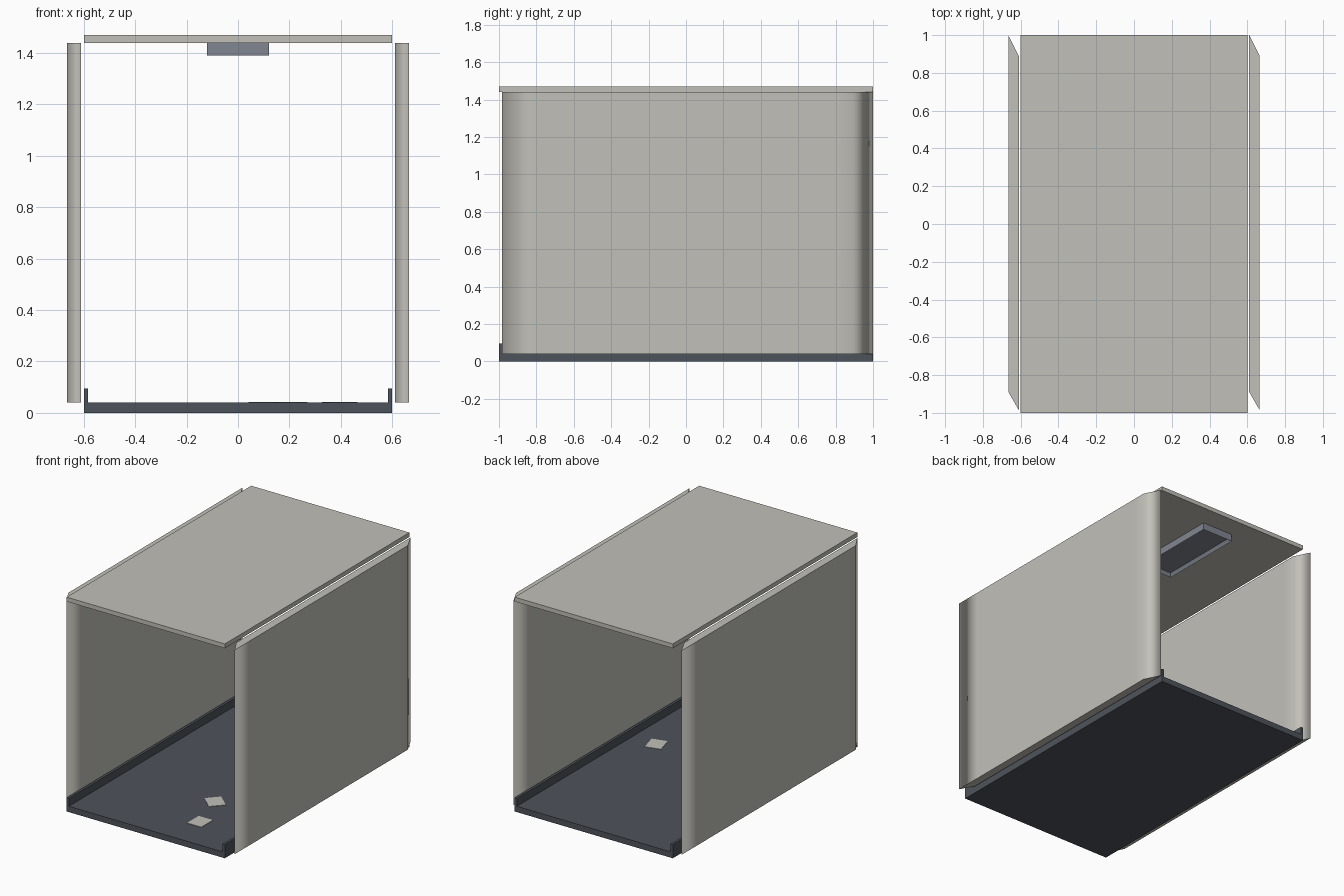
import bpy, bmesh, math
from mathutils import Matrix

if "Cube" in bpy.data.objects:
    bpy.data.objects.remove(bpy.data.objects["Cube"])


def material(name, rgb):
    m = bpy.data.materials.new(name)
    m.diffuse_color = (*rgb, 1)
    m.use_nodes = True
    m.node_tree.nodes["Principled BSDF"].inputs["Base Color"].default_value = m.diffuse_color
    return m


PALE = material("pale_grey", (0.54, 0.53, 0.485))
DARK = material("dark_slate", (0.076, 0.088, 0.106))
STEEL = material("blue_grey", (0.22, 0.24, 0.285))


def finish(bm, name, mat):
    bmesh.ops.recalc_face_normals(bm, faces=bm.faces)
    me = bpy.data.meshes.new(name)
    bm.to_mesh(me)
    bm.free()
    ob = bpy.data.objects.new(name, me)
    bpy.context.collection.objects.link(ob)
    me.materials.append(mat)
    return ob


def box(name, lo, hi, mat, turn=0, recess=None):
    size = [b - a for a, b in zip(lo, hi)]
    mid = [(a + b) / 2 for a, b in zip(lo, hi)]
    bm = bmesh.new()
    bmesh.ops.create_cube(bm, size=1, matrix=Matrix.Translation(mid)
                          @ Matrix.Rotation(turn, 4, 'Z') @ Matrix.Diagonal((*size, 1)))
    if recess:  # sunken underside with a rim
        bm.normal_update()
        under = min(bm.faces, key=lambda f: f.calc_center_median().z)
        bmesh.ops.inset_region(bm, faces=[under], thickness=recess[0])
        bmesh.ops.translate(bm, verts=under.verts, vec=(0, 0, recess[1]))
    return finish(bm, name, mat)


# Floor, side lips and roof
box("floor", (-0.6, -1, 0), (0.6, 1, 0.04), DARK)
for side, s in (("left", -1), ("right", 1)):
    x0, x1 = sorted((s * 0.583, s * 0.6))
    box(side + "_floor_lip", (x0, -1, 0.04), (x1, 1, 0.095), DARK)
box("roof", (-0.6, -1, 1.44), (0.6, 1, 1.47), PALE)


# Wall panels: slabs with slanted ends, smooth around the ends
def wall(name, x0, x1):
    outline = [(x0, 1.0), (x0, 0.8), (x0, -0.8), (x0, -0.89),
               (x1, -0.985), (x1, -0.8), (x1, 0.8), (x1, 0.89)]
    bm = bmesh.new()
    face = bm.faces.new([bm.verts.new((x, y, 0.04)) for x, y in outline])
    top = bmesh.ops.extrude_face_region(bm, geom=[face])["geom"]
    bmesh.ops.translate(bm, verts=[v for v in top if isinstance(v, bmesh.types.BMVert)],
                        vec=(0, 0, 1.4))
    bm.normal_update()
    for f in bm.faces:
        f.smooth = abs(f.normal.z) < 0.5
    for e in bm.edges:
        e.smooth = abs(e.verts[0].co.z - e.verts[1].co.z) > 0.5
    return finish(bm, name, PALE)


wall("left_wall", -0.665, -0.61)
wall("right_wall", 0.61, 0.665)

# Ceiling fixtures with recessed undersides
for label, y in (("back", 0.54), ("front", -0.54)):
    box(label + "_ceiling_fixture", (-0.12, y - 0.31, 1.39), (0.12, y + 0.31, 1.44),
        STEEL, recess=(0.018, 0.025))

# Loose sheets lying on the floor: x, y, turn in degrees
for i, (x, y, a) in enumerate([(0.124, -0.426, 48), (0.216, -0.72, 0), (0.396, -0.244, 15)]):
    box("floor_sheet_%d" % (i + 1), (x - 0.054, y - 0.063, 0.04),
        (x + 0.054, y + 0.063, 0.043), PALE, turn=math.radians(a))
